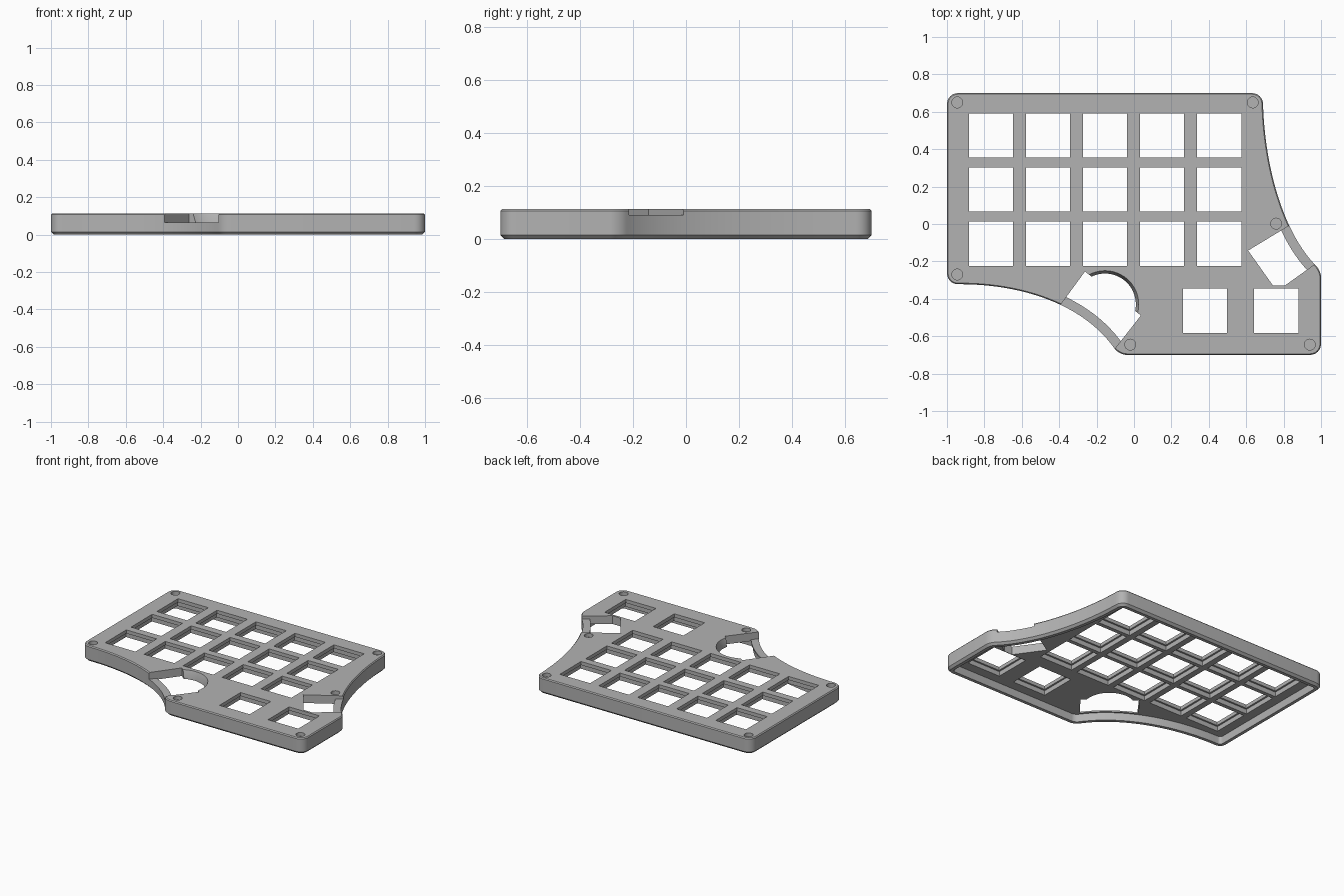
import bpy, bmesh, math
from mathutils import Vector

if "Cube" in bpy.data.objects:
    bpy.data.objects.remove(bpy.data.objects["Cube"])

H = 0.113          # case height
DECK = 0.055       # underside of the switch deck
LIP = 0.025        # thickness of the clip lip around each key hole
KEY = 0.237        # key hole width

grey = bpy.data.materials.new("case_grey")
grey.use_nodes = True
colour = (0.45, 0.45, 0.45, 1)
grey.diffuse_color = colour
grey.node_tree.nodes["Principled BSDF"].inputs["Base Color"].default_value = colour


def bezier(a, b, c, d, steps):
    a, b, c, d = (Vector(p) for p in (a, b, c, d))
    out = []
    for i in range(steps + 1):
        t = i / steps
        s = 1 - t
        out.append(a * s**3 + b * 3 * s * s * t + c * 3 * s * t * t + d * t**3)
    return out


def corner(a, tip, b):
    a, tip, b = Vector(a), Vector(tip), Vector(b)
    return bezier(a, a.lerp(tip, 0.57), b.lerp(tip, 0.57), b, 8)


def inset(points, dist):
    """Move a counter-clockwise outline inwards."""
    out = []
    for i, p in enumerate(points):
        d1 = (p - points[i - 1]).normalized()
        d2 = (points[(i + 1) % len(points)] - p).normalized()
        n1, n2 = Vector((-d1.y, d1.x)), Vector((-d2.y, d2.x))
        out.append(p + (n1 + n2) * dist / (1 + n1.dot(n2)))
    return out


def loft(bm, rings):
    """Closed solid through (outline, height) rings."""
    loops = [[bm.verts.new((p[0], p[1], z)) for p in pts] for pts, z in rings]
    n = len(loops[0])
    for low, high in zip(loops, loops[1:]):
        for i in range(n):
            j = (i + 1) % n
            bm.faces.new((low[i], low[j], high[j], high[i]))
    bm.faces.new(loops[0][::-1])
    bm.faces.new(loops[-1])


def make(name, solids):
    bm = bmesh.new()
    for rings in solids:
        loft(bm, rings)
    bmesh.ops.recalc_face_normals(bm, faces=bm.faces)
    mesh = bpy.data.meshes.new(name)
    bm.to_mesh(mesh)
    bm.free()
    obj = bpy.data.objects.new(name, mesh)
    bpy.context.collection.objects.link(obj)
    return obj


def prism(points, low, high):
    return [(points, low), (points, high)]


def square(x, y, size):
    h = size / 2
    return [(x - h, y - h), (x + h, y - h), (x + h, y + h), (x - h, y + h)]


def circle(x, y, r, n=32):
    return [(x + r * math.cos(math.tau * i / n), y + r * math.sin(math.tau * i / n))
            for i in range(n)]


def combine(obj, cutter, operation):
    """Apply a boolean and discard the helper."""
    cutter.hide_render = True
    bpy.context.view_layer.objects.active = obj
    mod = obj.modifiers.new("cut", "BOOLEAN")
    mod.operation, mod.solver, mod.object = operation, "EXACT", cutter
    bpy.ops.object.modifier_apply(modifier=mod.name)
    bpy.data.objects.remove(cutter)


# Outline with two concave sweeps and rounded corners
outline = bezier((-0.94, -0.322), (-0.6, -0.32), (-0.27, -0.43), (-0.105, -0.665), 32)
outline += corner((-0.105, -0.665), (-0.08, -0.7), (-0.037, -0.7))[1:]
outline += corner((0.94, -0.7), (1, -0.7), (1, -0.64))
outline += corner((1, -0.285), (1, -0.25), (0.975, -0.225))
outline += bezier((0.975, -0.225), (0.8, -0.05), (0.7, 0.3), (0.69, 0.64), 32)[1:]
outline += corner((0.69, 0.64), (0.69, 0.7), (0.63, 0.7))[1:]
outline += corner((-0.94, 0.7), (-1, 0.7), (-1, 0.64))
outline += corner((-1, -0.262), (-1, -0.322), (-0.94, -0.322))[:-1]

# Hollow case, open underneath, chamfered top and bottom
cavity = inset(outline, 0.038)
case = make("keyboard_case", [[
    (cavity, DECK), (cavity, 0), (inset(outline, 0.015), 0), (outline, 0.015),
    (outline, H - 0.007), (inset(outline, 0.006), H)]])

# Key holes with a wider pocket beneath the clip lip
keys = [(-0.765 + 0.305 * c, 0.473 - 0.289 * r) for c in range(5) for r in range(3)]
keys += [(0.38, -0.463), (0.76, -0.463)]
combine(case, make("key_holes", [prism(square(x, y, KEY), 0.02, H + 0.1) for x, y in keys]),
        "DIFFERENCE")
combine(case, make("key_pockets", [prism(square(x, y, KEY + 0.024), 0.02, H - LIP)
                                   for x, y in keys]), "DIFFERENCE")

# Blind round recesses near the corners
pits = [(-0.945, 0.65), (0.635, 0.65), (-0.945, -0.27),
        (0.76, 0.002), (-0.02, -0.645), (0.94, -0.645)]
combine(case, make("round_recesses", [prism(circle(x, y, 0.029), H - 0.025, H + 0.1)
                                      for x, y in pits]), "DIFFERENCE")

# Angled openings: through the deck inside the wall, and a notch in the wall top
side_slot = [(0.61, -0.142), (0.743, -0.329), (0.807, -0.329), (1.05, -0.155), (0.96, 0.07)]
dial_slot = [(-0.262, -0.254), (-0.45, -0.51), (-0.18, -0.765), (0.037, -0.489)]
inner = inset(outline, 0.05)
for name, slot, floor in (("side", side_slot, 0.09), ("dial", dial_slot, 0.065)):
    hole = make(name + "_opening", [prism(slot, -0.1, H + 0.1)])
    combine(hole, make("wall_limit", [prism(inner, -0.2, H + 0.2)]), "INTERSECT")
    combine(case, hole, "DIFFERENCE")
    combine(case, make(name + "_notch", [prism(slot, floor, H + 0.1)]), "DIFFERENCE")

# Tapered round well for the dial
dial = make("dial_well", [[(circle(-0.155, -0.43, 0.165, 64), 0.02),
                           (circle(-0.155, -0.43, 0.165, 64), 0.065),
                           (circle(-0.155, -0.43, 0.182, 64), H + 0.005)]])
combine(dial, make("wall_limit", [prism(inner, -0.2, H + 0.2)]), "INTERSECT")
combine(case, dial, "DIFFERENCE")

case.data.materials.clear()
case.data.materials.append(grey)
for poly in case.data.polygons:
    poly.material_index = 0
bpy.ops.object.select_all(action="DESELECT")
case.select_set(True)
bpy.context.view_layer.objects.active = case
bpy.ops.object.shade_smooth_by_angle(angle=math.radians(25))
